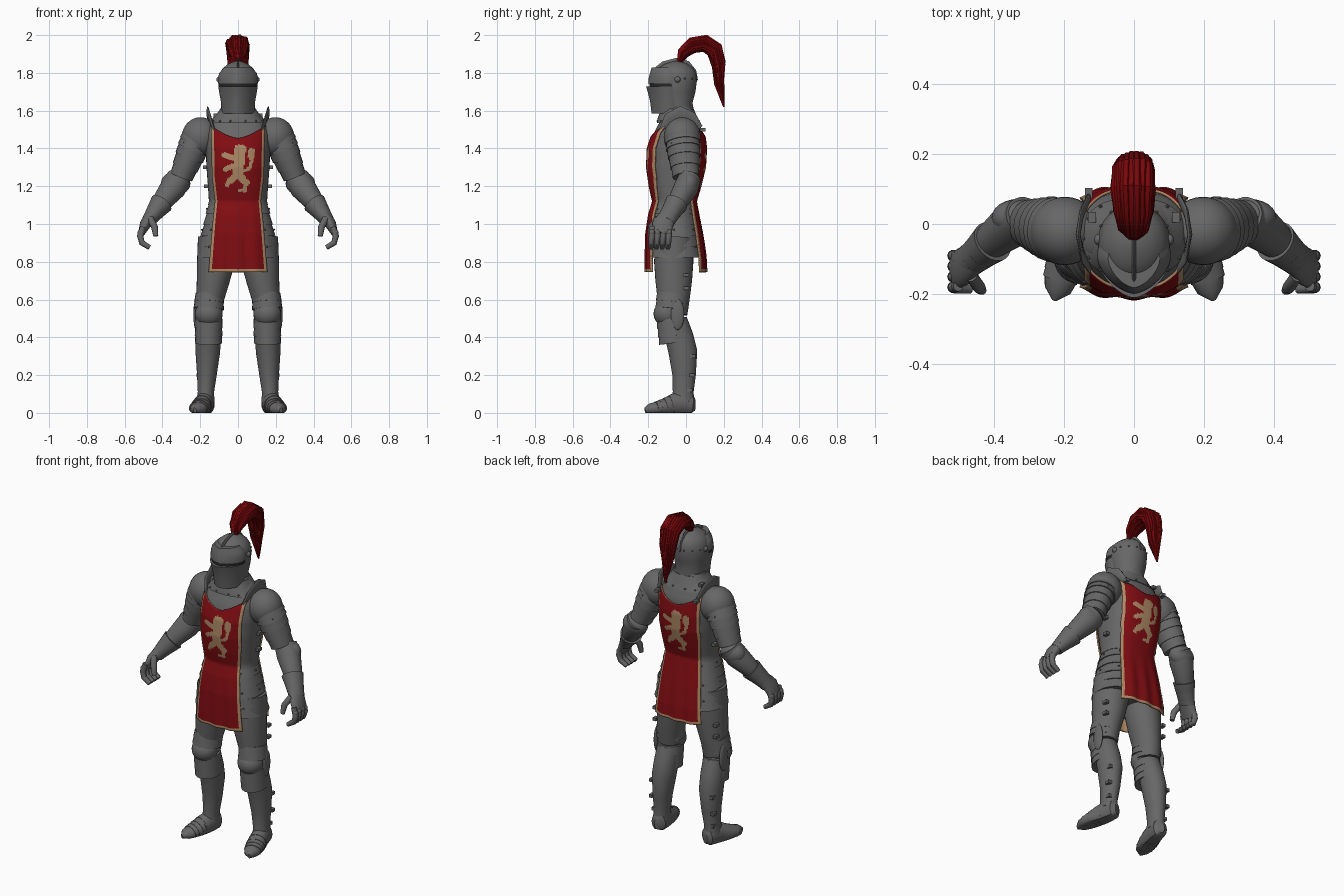
import bpy, bmesh, math, random
from mathutils import Vector, Matrix

if "Cube" in bpy.data.objects:
    bpy.data.objects.remove(bpy.data.objects["Cube"])
random.seed(4)
X, Y, Z = Vector((1, 0, 0)), Vector((0, 1, 0)), Vector((0, 0, 1))


def material(name, rgb):
    m = bpy.data.materials.new(name)
    m.diffuse_color = (*rgb, 1)
    m.use_nodes = True
    m.node_tree.nodes["Principled BSDF"].inputs["Base Color"].default_value = m.diffuse_color
    return m


STEEL = material("steel", (.135, .135, .135))
DARK = material("dark_slit", (.02, .02, .02))
RED = material("red_cloth", (.22, .004, .006))
TAN = material("tan_trim", (.42, .25, .13))
PLUME = material("plume_red", (.19, .002, .003))


def finish(name, bm, mats, mirror=False, recalc=True, angle=38):
    if recalc:
        bmesh.ops.recalc_face_normals(bm, faces=bm.faces)
    me = bpy.data.meshes.new(name)
    bm.to_mesh(me)
    bm.free()
    for m in mats:
        me.materials.append(m)
    me.shade_smooth()
    me.set_sharp_from_angle(angle=math.radians(angle))
    ob = bpy.data.objects.new(name, me)
    bpy.context.collection.objects.link(ob)
    if mirror:
        ob.modifiers.new("mirror", 'MIRROR')
    return ob


def skin(bm, rings):
    vs = [[bm.verts.new(p) for p in r] for r in rings]
    n = len(vs[0])
    for a, b in zip(vs, vs[1:]):
        for i in range(n):
            bm.faces.new((a[i], a[(i + 1) % n], b[(i + 1) % n], b[i]))
    bm.faces.new(vs[0])
    bm.faces.new(vs[-1])


def ring(z, rx, yf, yb, off=0, p=2.4, pf=None, n=56):
    """Horizontal superellipse; pf < 2 gives a keeled front."""
    out, cy, ry = [], (yf + yb) / 2, (yb - yf) / 2 + off
    for i in range(n):
        c, s = math.cos(math.tau * i / n), math.sin(math.tau * i / n)
        e = 2 / (pf if pf and s < 0 else p)
        out.append(Vector((math.copysign(abs(c) ** e, c) * (rx + off),
                           cy + math.copysign(abs(s) ** e, s) * ry, z)))
    return out


def tube(bm, pts, ref=Y, n=22):
    """Tube through (x, y, z, radius across, radius along ref)."""
    P, rings = [Vector(p[:3]) for p in pts], []
    for i, p in enumerate(pts):
        t = (P[min(i + 1, len(P) - 1)] - P[max(i - 1, 0)]).normalized()
        u = (ref - t * ref.dot(t)).normalized()
        v = t.cross(u)
        rings.append([P[i] + v * p[3] * math.cos(math.tau * k / n)
                      + u * p[-1] * math.sin(math.tau * k / n) for k in range(n)])
    skin(bm, rings)


def lames(bm, pts, k, ref=Y, flare=1.07):
    """Overlapping flared plates along a path."""
    def at(t):
        f = min(max(t, 0), 1) * (len(pts) - 1)
        i = min(int(f), len(pts) - 2)
        return [a + (b - a) * (f - i) for a, b in zip(pts[i], pts[i + 1])]
    for i in range(k):
        a, b = at(i / k), at((i + 1.1) / k)
        tube(bm, [a, b[:3] + [r * flare for r in b[3:]]], ref)


def blob(bm, loc, scale, seg=24):
    bmesh.ops.create_uvsphere(bm, u_segments=seg, v_segments=seg // 2, radius=1,
                              matrix=Matrix.LocRotScale(Vector(loc), None, Vector(scale)))


def interp(table, z):
    for a, b in zip(table, table[1:]):
        if z <= b[0]:
            f = max(0, (z - a[0]) / (b[0] - a[0]))
            return [p + (q - p) * f for p, q in zip(a[1:], b[1:])]
    return table[-1][1:]


# Body silhouette: z, half width, front y, back y
BODY = [(.74, .23, -.215, .11), (.83, .225, -.215, .105), (.95, .205, -.213, .088),
        (1.05, .182, -.2, .07), (1.12, .165, -.18, .058), (1.2, .17, -.198, .082),
        (1.3, .178, -.212, .106), (1.4, .182, -.208, .112), (1.48, .18, -.182, .102),
        (1.55, .155, -.145, .075), (1.59, .115, -.12, .05), (1.62, .1, -.1, .04)]

# Cuirass
bm = bmesh.new()
skin(bm, [ring(z, *interp(BODY, z), off=-.011) for z in [1.1 + .02 * i for i in range(27)]])
finish("cuirass", bm, [STEEL])

# Fauld: overlapping skirt plates
bm = bmesh.new()
for i in range(5):
    z0, z1 = 1.12 - i * .058, 1.055 - i * .058
    skin(bm, [ring(z0, *interp(BODY, z0), off=-.016), ring(z1, *interp(BODY, z1), off=-.009)])
finish("fauld", bm, [STEEL])

# Collar
bm = bmesh.new()
skin(bm, [ring(1.535, .15, -.155, .075), ring(1.56, .125, -.15, .062), ring(1.6, .1, -.135, .045),
          ring(1.61, .095, -.13, .04)])
finish("collar", bm, [STEEL])

# Helmet skull
bm = bmesh.new()
SKULL = [(1.585, .085, -.12, .04), (1.6, .086, -.12, .042), (1.64, .086, -.12, .034), (1.7, .099, -.15, .05),
         (1.76, .104, -.165, .058), (1.8, .096, -.163, .053), (1.825, .08, -.145, .038),
         (1.845, .055, -.115, .012), (1.858, .028, -.08, -.02), (1.863, .006, -.055, -.04)]
skin(bm, [ring(*r, p=2) for r in SKULL])
tube(bm, [(0, -.165, 1.815, .006, .01), (0, -.12, 1.85, .006, .012), (0, -.05, 1.868, .006, .012),
          (0, .01, 1.852, .006, .012), (0, .045, 1.81, .006, .01), (0, .058, 1.76, .004, .006)], Z, 10)
finish("helmet_skull", bm, [STEEL])

# Visor: keeled plates above and below the eye slit
bm = bmesh.new()
skin(bm, [ring(*r, p=2, pf=1.6) for r in [(1.585, .086, -.182, .0), (1.65, .091, -.19, .0),
                                          (1.7, .1, -.203, .01), (1.727, .104, -.211, .01)]])
skin(bm, [ring(*r, p=2, pf=1.6) for r in [(1.745, .106, -.2, .01), (1.775, .106, -.197, .01),
                                          (1.8, .099, -.19, .0), (1.828, .074, -.182, -.02)]])
for s in (-1, 1):
    blob(bm, (s * .102, -.045, 1.765), (.012, .016, .016), 12)
finish("visor", bm, [STEEL])
bm = bmesh.new()
skin(bm, [ring(z, .102, -.193, .0, p=2, pf=1.6) for z in (1.715, 1.755)])
finish("eye_slit", bm, [DARK])

# Plume: a bundle of tapering feather strands
bm = bmesh.new()
CORE = [(-.035, 1.855, .014), (-.015, 1.905, .032), (.035, 1.945, .043), (.1, 1.953, .047),
        (.152, 1.915, .045), (.172, 1.835, .038), (.175, 1.74, .027), (.2, 1.62, .005)]
tube(bm, [(0, y, z, r * .8, r * 1.0) for y, z, r in CORE], X, 14)
for k in range(18):
    a = math.tau * k / 18
    drop = random.uniform(0, .07)
    pts = []
    for i, (y, z, r) in enumerate(CORE):
        y0, z0, _ = CORE[max(i - 1, 0)]
        y1, z1, _ = CORE[min(i + 1, 7)]
        nrm = Vector((0, z0 - z1, y1 - y0)).normalized()
        j = random.uniform(.85, 1.05)
        c = Vector((0, y, z)) + X * r * 1.1 * j * math.cos(a) + nrm * r * .72 * j * math.sin(a)
        w = r * (.32 if i < 7 else .4)
        pts.append((c.x, c.y, c.z + drop * (i / 7) ** 3, w, w))
    tube(bm, pts, X, 7)
finish("plume", bm, [PLUME])

# Tabard panels; the lion emblem is a union of capsules (x0, z0, x1, z1, radius)
LION = [(.005, 1.395, .02, 1.395, .026), (.01, 1.38, .0, 1.27, .029), (.0, 1.345, -.075, 1.365, .013),
        (-.01, 1.315, -.065, 1.29, .013), (.0, 1.265, -.04, 1.23, .019), (-.04, 1.235, -.06, 1.205, .011),
        (.005, 1.26, .042, 1.22, .019), (.042, 1.22, .035, 1.18, .012), (.035, 1.18, .01, 1.178, .009),
        (.02, 1.275, .062, 1.295, .009), (.062, 1.295, .075, 1.345, .009), (.072, 1.355, .072, 1.385, .017)]
WIDTH = [(.745, .156), (1.0, .135), (1.12, .122), (1.25, .138), (1.52, .143)]


def in_lion(x, z):
    for ax, az, bx, bz, r in LION:
        dx, dz = bx - ax, bz - az
        t = min(1, max(0, ((x - ax) * dx + (z - az) * dz) / (dx * dx + dz * dz)))
        if math.hypot(x - ax - t * dx, z - az - t * dz) < r:
            return True
    return False


for side, name in ((1, "front_tabard"), (-1, "back_tabard")):
    bm = bmesh.new()
    nu, nv, grid = 38, 92, []
    for j in range(nv + 1):
        row = []
        for i in range(nu + 1):
            u = 2 * i / nu - 1
            z = .745 + j / nv * (.71 + .065 * abs(u) ** 1.6)
            x = u * interp(WIDTH, z)[0]
            rx, yf, yb = interp(BODY, z)
            y = (yf + yb) / 2 - side * (yb - yf) / 2 * (1 - abs(x / rx) ** 2.4) ** (1 / 2.4)
            y -= side * .004 * math.cos(u * 10) * min(1, max(0, (1.1 - z) * 5))
            row.append(bm.verts.new((side * x, y, z)))
        grid.append(row)
    for j in range(nv):
        for i in range(nu):
            f = bm.faces.new((grid[j][i], grid[j][i + 1], grid[j + 1][i + 1], grid[j + 1][i]))
            c = f.calc_center_median()
            border = i < 2 or i >= nu - 2 or j < 2
            f.material_index = int(border or in_lion(side * c.x, c.z))
    ob = finish(name, bm, [RED, TAN], recalc=False)
    so = ob.modifiers.new("cloth", 'SOLIDIFY')
    so.thickness, so.offset = .008, -1
    so.material_offset = so.material_offset_rim = 1

# Shoulders: dome and raised neck guard
bm = bmesh.new()
blob(bm, (.198, -.02, 1.46), (.1, .098, .105), 32)
tube(bm, [(.125, -.13, 1.49, .015, .007), (.148, -.09, 1.56, .03, .007), (.16, -.03, 1.59, .034, .007),
          (.15, .03, 1.565, .03, .007), (.13, .075, 1.51, .015, .007)], X, 12)
finish("pauldron", bm, [STEEL], True)

# Upper arm plates, elbow and forearm
bm = bmesh.new()
lames(bm, [(.212, -.02, 1.46, .084, .09), (.245, -.012, 1.385, .078, .086), (.3, .0, 1.25, .058, .066)], 5)
finish("upper_arm_plates", bm, [STEEL], True)
bm = bmesh.new()
blob(bm, (.33, .018, 1.215), (.078, .054, .064))
tube(bm, [(.31, .02, 1.245, .066, .06), (.345, .0, 1.19, .069, .066), (.4, -.042, 1.12, .054, .054),
          (.435, -.072, 1.07, .044, .046)])
finish("forearm", bm, [STEEL], True)

# Gauntlet
bm = bmesh.new()
lames(bm, [(.405, -.05, 1.11, .062, .062), (.45, -.088, 1.05, .044, .05), (.475, -.108, 1.015, .036, .05)],
      3, flare=1.0)
tube(bm, [(.455, -.092, 1.05, .034, .045), (.49, -.122, 1.0, .03, .056), (.512, -.133, .95, .018, .055)])
for i in range(4):
    y = -.088 - .03 * i
    tube(bm, [(.503, y, .985, .015), (.518, y - .003, .935, .017), (.508, y - .006, .9, .016),
              (.468, y - .008, .875, .013)], Y, 10)
    blob(bm, (.515, y - .002, .955), (.018, .016, .018), 10)
tube(bm, [(.465, -.15, 1.03, .018), (.442, -.183, .985, .018), (.435, -.19, .935, .013)], Y, 10)
finish("gauntlet", bm, [STEEL], True)

# Legs
bm = bmesh.new()
tube(bm, [(.112, -.06, .93, .1, .1), (.117, -.065, .8, .1, .104), (.132, -.065, .7, .087, .097),
          (.148, -.066, .6, .073, .085), (.154, -.068, .52, .068, .075)], n=32)
finish("thigh_plate", bm, [STEEL], True)
bm = bmesh.new()
tube(bm, [(.155, -.06, .48, .066, .07), (.157, -.035, .4, .067, .075), (.16, -.016, .32, .065, .076),
          (.165, -.01, .2, .052, .062), (.17, -.015, .11, .043, .055), (.172, -.015, .06, .048, .06)], n=32)
finish("shin_plate", bm, [STEEL], True)

# Knee: cop, side wing and lames above and below
bm = bmesh.new()
blob(bm, (.155, -.1, .525), (.074, .072, .07))
blob(bm, (.222, -.045, .52), (.014, .036, .082))
lames(bm, [(.15, -.068, .63, .074, .086), (.155, -.078, .55, .078, .082)], 2, flare=1.04)
lames(bm, [(.155, -.075, .5, .072, .08), (.156, -.06, .37, .069, .08)], 3, flare=1.05)
finish("knee_guard", bm, [STEEL], True)

# Plated shoe, flattened on the ground
bm = bmesh.new()
tube(bm, [(.16, .045, .045, .02, .035), (.165, .03, .045, .042, .055), (.175, -.03, .05, .05, .065),
          (.19, -.09, .035, .054, .052)], Z)
lames(bm, [(.18, -.05, .045, .05, .062), (.197, -.11, .032, .054, .045), (.212, -.16, .024, .048, .034)], 4, Z, 1.05)
tube(bm, [(.208, -.15, .024, .05, .036), (.219, -.19, .02, .038, .03), (.228, -.217, .014, .008, .014)], Z)
for v in bm.verts:
    v.co.z = max(v.co.z, 0)
finish("shoe", bm, [STEEL], True)

# Rivets along helmet, collar, shoulders and arm plates
bm = bmesh.new()
spots = [p for p in ring(1.77, .104, -.163, .057, p=2)[::4] if p.y > -.06]
spots += ring(1.545, .142, -.153, .071)[::4]
spots += [p for z in (1.08, .97, .88) for p in ring(z, *interp(BODY, z), off=-.01)[::7]]
for s in (-1, 1):
    for i in range(7):
        a = math.pi * (i - 3) / 4
        spots.append(Vector((s * (.245 + .06 * math.cos(a)), -.015 + .085 * math.sin(a), 1.43)))
for p in spots:
    bmesh.ops.create_icosphere(bm, subdivisions=1, radius=.006, matrix=Matrix.Translation(p))
finish("rivets", bm, [STEEL])

# Buckles on torso sides and outer legs
bm = bmesh.new()
for loc in [(.168, -.04, 1.2), (.174, -.04, 1.3), (.205, .0, .73), (.205, .0, .66), (.205, .035, .3),
            (.21, .03, .2), (.2, .02, .12), (.13, .11 - .022, 1.5), (.12, .02, 1.575)]:
    bmesh.ops.create_cube(bm, size=1, matrix=Matrix.LocRotScale(Vector(loc), None, Vector((.022, .03, .018))))
finish("buckles", bm, [STEEL], True)
